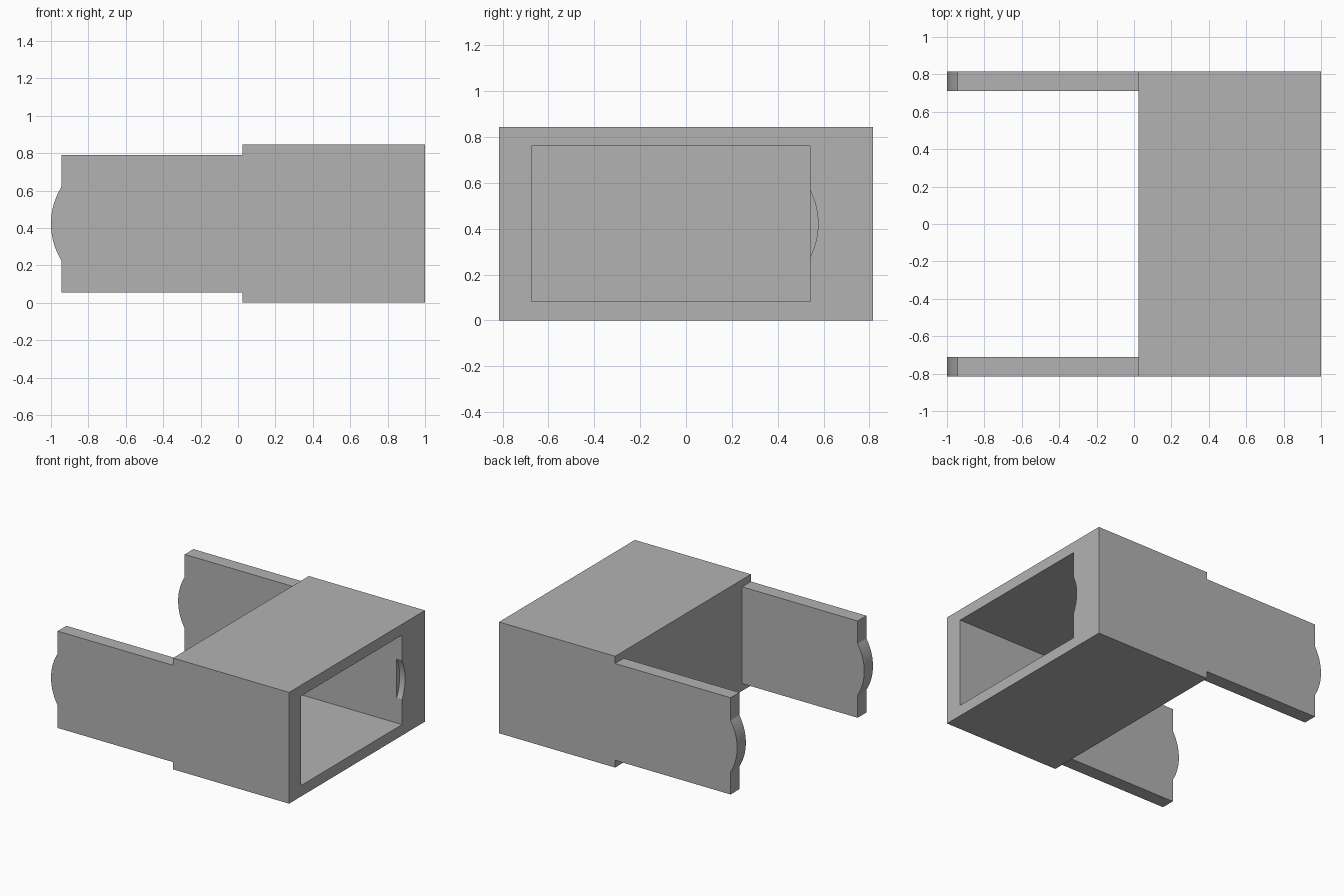
import bpy
import math
from mathutils import Vector

cube = bpy.data.objects.get("Cube")
if cube:
    bpy.data.objects.remove(cube, do_unlink=True)

# One plain grey for the whole model
GREY = (0.45, 0.45, 0.45, 1.0)
grey = bpy.data.materials.new("plain_grey")
grey.use_nodes = True
grey.diffuse_color = GREY
grey.node_tree.nodes["Principled BSDF"].inputs["Base Color"].default_value = GREY

MID_Z = 0.4225
BODY_BACK = 0.025
HALF_Y = 0.815


def prism(name, profile, start, depth):
    """Extrude a closed profile of start-plane points along depth."""
    depth, start = Vector(depth), Vector(start)
    n = len(profile)
    near = [start + Vector(p) for p in profile]
    verts = near + [p + depth for p in near]
    faces = [tuple(range(n)), tuple(range(n, 2 * n))]
    faces += [(i, (i + 1) % n, n + (i + 1) % n, n + i) for i in range(n)]
    mesh = bpy.data.meshes.new(name)
    mesh.from_pydata(verts, [], faces)
    obj = bpy.data.objects.new(name, mesh)
    bpy.context.collection.objects.link(obj)
    mesh.materials.append(grey)
    # Make the normals consistent
    select_only(obj)
    bpy.ops.object.mode_set(mode='EDIT')
    bpy.ops.mesh.select_all(action='SELECT')
    bpy.ops.mesh.normals_make_consistent(inside=False)
    bpy.ops.object.mode_set(mode='OBJECT')
    return obj


def select_only(obj):
    bpy.ops.object.select_all(action='DESELECT')
    obj.select_set(True)
    bpy.context.view_layer.objects.active = obj


def box(name, lo, hi):
    x0, y0, z0 = lo
    x1, y1, z1 = hi
    rect = [(0, y0, z0), (0, y1, z0), (0, y1, z1), (0, y0, z1)]
    return prism(name, rect, (x0, 0, 0), (x1 - x0, 0, 0))


def bulge(half_chord, rise, steps=24):
    """Points (offset, height) of a shallow circular arc, bottom to top."""
    radius = (half_chord ** 2 + rise ** 2) / (2 * rise)
    half = math.asin(half_chord / radius)
    angles = [half * (2 * i / steps - 1) for i in range(steps + 1)]
    return [(radius * math.cos(a) - radius + rise, radius * math.sin(a)) for a in angles]


def cut(target, cutter):
    select_only(target)
    mod = target.modifiers.new("cut", 'BOOLEAN')
    mod.operation = 'DIFFERENCE'
    mod.solver = 'EXACT'
    mod.object = cutter
    bpy.ops.object.modifier_apply(modifier=mod.name)
    bpy.data.objects.remove(cutter, do_unlink=True)


# Housing: block with a deep pocket open towards +x
body = box("housing", (BODY_BACK, -HALF_Y, 0), (1, HALF_Y, 2 * MID_Z))
cut(body, box("pocket_cutter", (0.11, -0.675, 0.083), (1.1, 0.54, 0.762)))

# Thumb groove: shallow arc in the pocket's side wall, at its mouth
arc = [(0, 0.54 + d, MID_Z + h) for d, h in bulge(0.148, 0.036)]
arc += [(0, 0.45, MID_Z + 0.148), (0, 0.45, MID_Z - 0.148)]
cut(body, prism("groove_cutter", arc, (0.955, 0, 0), (0.15, 0, 0)))

# Side arms with a rounded tab at the free end
ARM_END, ARM_HALF, ARM_THICK = -0.945, 0.3675, 0.105
outline = [(BODY_BACK, 0, MID_Z - ARM_HALF), (ARM_END, 0, MID_Z - ARM_HALF)]
outline += [(ARM_END - d, 0, MID_Z + h) for d, h in bulge(0.195, 0.055)]
outline += [(ARM_END, 0, MID_Z + ARM_HALF), (BODY_BACK, 0, MID_Z + ARM_HALF)]
arms = [prism(name, outline, (0, y, 0), (0, ARM_THICK, 0))
        for name, y in (("front_arm", -HALF_Y), ("back_arm", HALF_Y - ARM_THICK))]

# Smooth only the curved surfaces
for obj in [body] + arms:
    select_only(obj)
    bpy.ops.object.shade_smooth_by_angle(angle=math.radians(20))
